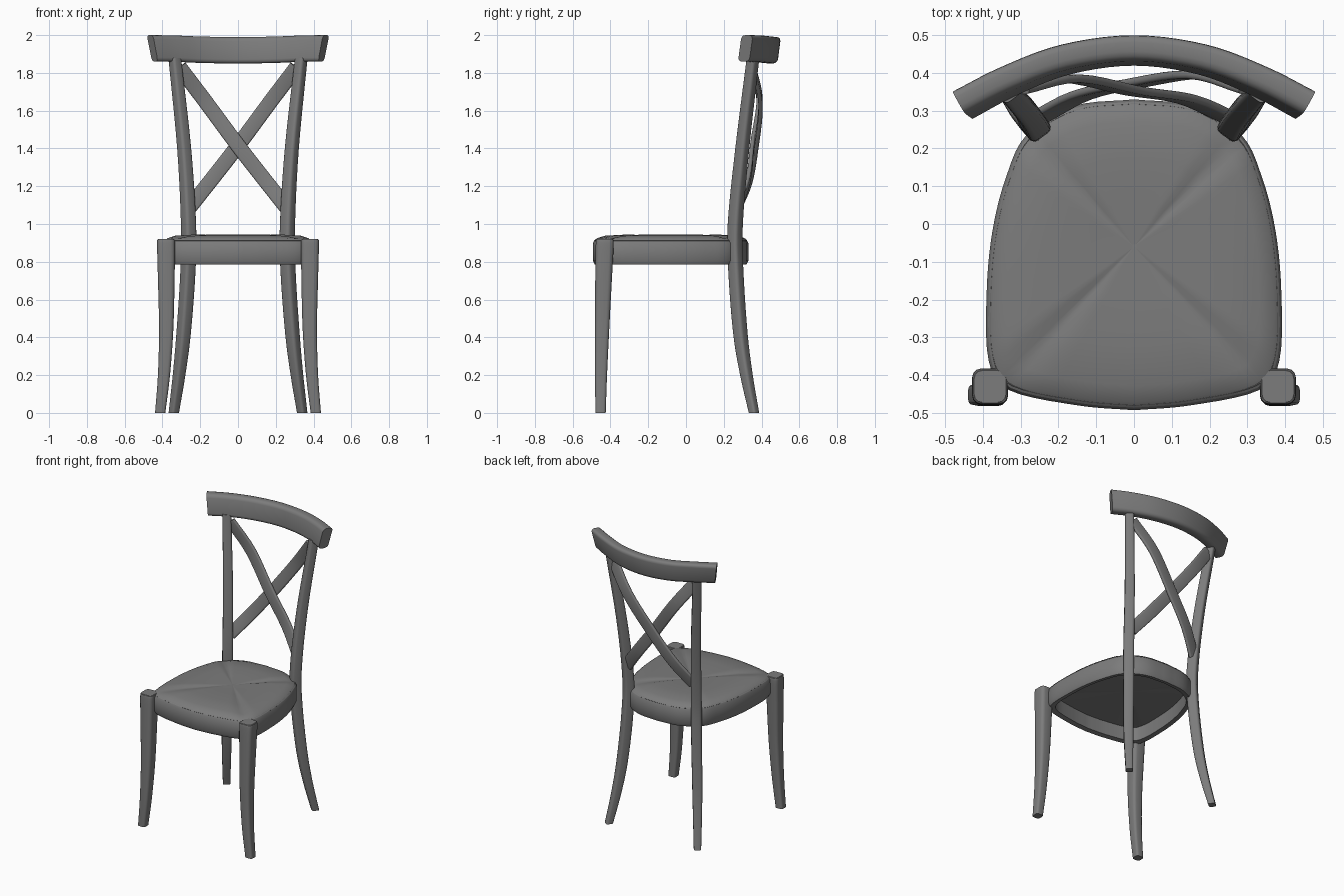
import bpy, bmesh, math
from mathutils import Vector

cube = bpy.data.objects.get("Cube")
if cube:
    bpy.data.objects.remove(cube, do_unlink=True)

grey = bpy.data.materials.new("dark grey wood")
grey.use_nodes = True
COLOUR = (0.2, 0.2, 0.2, 1)
grey.diffuse_color = COLOUR
grey.node_tree.nodes["Principled BSDF"].inputs["Base Color"].default_value = COLOUR


def smooth_path(points, steps=5):
    """Catmull-Rom curve through points of any dimension."""
    pts = [Vector(p) for p in points]
    pts = [pts[0] * 2 - pts[1]] + pts + [pts[-1] * 2 - pts[-2]]
    out = []
    for a, b, c, d in zip(pts, pts[1:], pts[2:], pts[3:]):
        for i in range(steps):
            t = i / steps
            out.append(0.5 * (2 * b + (c - a) * t + (2 * a - 5 * b + 4 * c - d) * t ** 2
                              + (3 * b - a - 3 * c + d) * t ** 3))
    return out + [pts[-2]]


def rounded_rect(w, h, r):
    """Closed cross-section with softened corners."""
    out = []
    for k, (sx, sy) in enumerate([(1, 1), (-1, 1), (-1, -1), (1, -1)]):
        for j in range(4):
            a = math.pi / 2 * (k + j / 3)
            out.append((sx * (w / 2 - r) + r * math.cos(a), sy * (h / 2 - r) + r * math.sin(a)))
    return out


def loft(name, loops, cyclic=False):
    """Skin a list of equal vertex loops; capped unless cyclic."""
    bm = bmesh.new()
    rings = [[bm.verts.new(p) for p in loop] for loop in loops]
    pairs = list(zip(rings, rings[1:])) + ([(rings[-1], rings[0])] if cyclic else [])
    for a, b in pairs:
        for i in range(len(a)):
            j = (i + 1) % len(a)
            bm.faces.new((a[i], a[j], b[j], b[i]))
    if not cyclic:
        bm.faces.new(rings[0])
        bm.faces.new(rings[-1])
    bmesh.ops.recalc_face_normals(bm, faces=bm.faces)
    mesh = bpy.data.meshes.new(name)
    bm.to_mesh(mesh)
    bm.free()
    obj = bpy.data.objects.new(name, mesh)
    bpy.context.collection.objects.link(obj)
    mesh.materials.append(grey)
    bpy.ops.object.select_all(action='DESELECT')
    obj.select_set(True)
    bpy.context.view_layer.objects.active = obj
    bpy.ops.object.shade_smooth_by_angle(angle=math.radians(40))
    return obj


def leg(name, rows, yaw, side, r=0.25):
    """Upright member: rows of x, y, z, size stacked as level sections."""
    loops = []
    c, s = math.cos(yaw), math.sin(yaw)
    # Catmull-Rom on position and size separately
    places = smooth_path([row[:3] for row in rows])
    sizes = smooth_path([(row[3], 0) for row in rows])
    for p, size in zip(places, sizes):
        w = size[0]
        loops.append([(side * (p.x + u * c - v * s), p.y + u * s + v * c, p.z)
                      for u, v in rounded_rect(w, w, w * r)])
    return loft(name, loops)


def bar(name, points, width, thick, ref, r):
    """Strip swept along a curve, its width lying towards ref."""
    path = smooth_path(points)
    loops = []
    for i, p in enumerate(path):
        t = (path[min(i + 1, len(path) - 1)] - path[max(i - 1, 0)]).normalized()
        n = t.cross(Vector(ref)).normalized()
        w = n.cross(t)
        loops.append([p + w * u + n * v for u, v in rounded_rect(width, thick, r)])
    return loft(name, loops)


# Legs: front pair flare at the foot, rear pair run up into the back posts
FRONT = [(0.412, -0.452, 0, 0.054), (0.392, -0.45, 0.2, 0.064), (0.38, -0.444, 0.45, 0.076),
         (0.38, -0.435, 0.75, 0.09), (0.381, -0.43, 0.9, 0.095), (0.381, -0.43, 0.92, 0.084)]
REAR = [(0.34, 0.36, 0, 0.046), (0.312, 0.32, 0.2, 0.056), (0.288, 0.288, 0.42, 0.064),
        (0.265, 0.264, 0.75, 0.067), (0.262, 0.261, 1.0, 0.067),
        (0.285, 0.298, 1.4, 0.062), (0.335, 0.355, 1.88, 0.056)]
for label, side in (("left", 1), ("right", -1)):
    leg("front_leg_" + label, FRONT, 0, side)
    leg("back_post_" + label, REAR, math.radians(-37), side)

# Curved top rail, leaning back with flared ends
rail_half = [(0.452, 0.314, 1.93), (0.33, 0.378, 1.928), (0.18, 0.436, 1.922)]
rail_points = [(-x, y, z) for x, y, z in rail_half] + [(0, 0.46, 1.92)] + rail_half[::-1]
rail = bar("top_rail", rail_points, 0.14, 0.068, (0, 0, 1), 0.022)
for v in rail.data.vertices:
    lift = v.co.z - 1.925
    v.co.x += 0.45 * v.co.x * lift
    v.co.y += 0.13 * lift

# Crossed back slats, one passing just behind the other
for label, side, gap in (("left", 1, 0.01), ("right", -1, -0.01)):
    bar("cross_slat_" + label,
        [(side * x, y, z) for x, y, z in [
            (0.31, 0.355, 1.83), (0.17, 0.39 + gap / 2, 1.645), (0, 0.362 + gap, 1.415),
            (-0.14, 0.335 + gap / 2, 1.235), (-0.255, 0.28, 1.09)]],
        0.08, 0.022, (side * -0.8, 0, 0.6), 0.009)

# Seat outline in plan, from front centre round to back centre, then mirrored
half = smooth_path([(0, -0.493), (0.15, -0.48), (0.33, -0.44), (0.385, -0.36), (0.39, -0.18),
                    (0.375, -0.02), (0.34, 0.12), (0.285, 0.235), (0.16, 0.312), (0, 0.33)])
outline = half + [Vector((-p.x, p.y)) for p in half[-2:0:-1]]
CENTRE = Vector((0, -0.06))


def seat_loop(inset, z, dip=0.0):
    """Outline scaled about the seat centre, dipping along the four corner creases."""
    loop = []
    for p in outline:
        d = p - CENTRE
        q = CENTRE + d * inset
        crease = max(0, 1 - abs(abs(d.x) - abs(d.y) * 0.95) / (0.2 * d.length))
        loop.append((q.x, q.y, z - dip * crease))
    return loop


# Apron ring under the seat
loft("seat_apron", [seat_loop(0.9, 0.9), seat_loop(0.9, 0.79), seat_loop(0.975, 0.785),
                    seat_loop(1, 0.805), seat_loop(1, 0.9), seat_loop(0.97, 0.918)], cyclic=True)

# Woven seat panel, gently domed with an X of creases
loft("woven_seat", [seat_loop(0.02, 0.885), seat_loop(0.5, 0.885, -0.008), seat_loop(0.92, 0.885),
                    seat_loop(0.985, 0.912), seat_loop(0.95, 0.925, 0.004),
                    seat_loop(0.85, 0.938, 0.01), seat_loop(0.6, 0.944, 0.01),
                    seat_loop(0.3, 0.94, 0.006), seat_loop(0.02, 0.934)])
